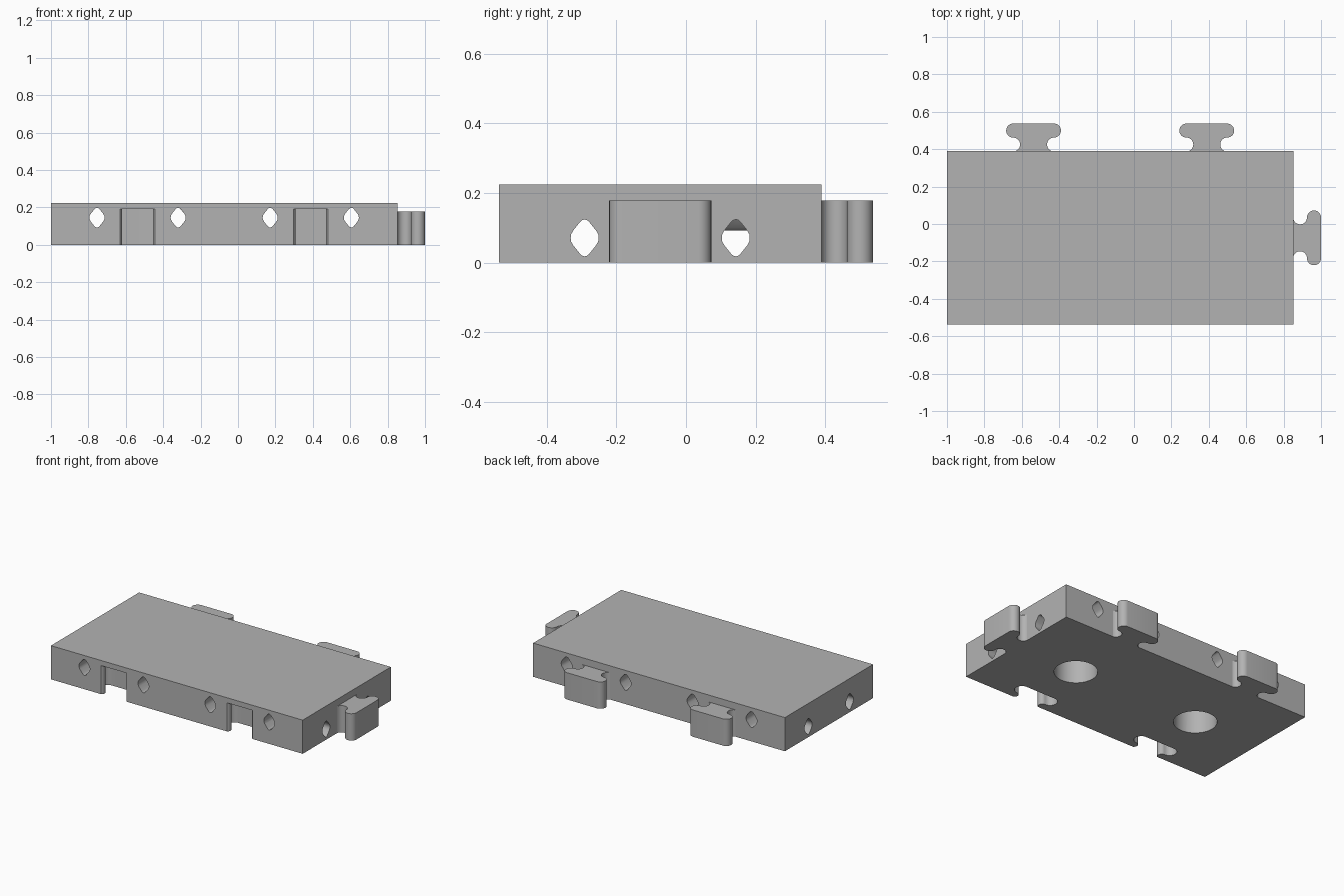
import bpy, bmesh
from math import sin, cos, pi, asin
from mathutils import Matrix

if "Cube" in bpy.data.objects:
    bpy.data.objects.remove(bpy.data.objects["Cube"])

grey = bpy.data.materials.new("plain_grey")
grey.use_nodes = True
grey.diffuse_color = (0.45, 0.45, 0.45, 1)
grey.node_tree.nodes["Principled BSDF"].inputs["Base Color"].default_value = (0.45, 0.45, 0.45, 1)

# Main dimensions
LEFT, RIGHT, FRONT, BACK, HEIGHT = 0.852, -1.0, -0.537, 0.389, 0.224
LENGTH, WIDTH = LEFT - RIGHT, BACK - FRONT
MID_Y = (FRONT + BACK) / 2
QUARTERS = [RIGHT + LENGTH * f for f in (0.25, 0.75)]


def prism(name, outline, depth, matrix):
    """Extrude a flat outline along its local z, then place it."""
    bm = bmesh.new()
    face = bm.faces.new([bm.verts.new((u, v, 0)) for u, v in outline])
    new = bmesh.ops.extrude_face_region(bm, geom=[face])["geom"]
    bmesh.ops.translate(bm, vec=(0, 0, depth),
                        verts=[g for g in new if isinstance(g, bmesh.types.BMVert)])
    bmesh.ops.transform(bm, matrix=matrix, verts=bm.verts)
    bmesh.ops.recalc_face_normals(bm, faces=bm.faces)
    mesh = bpy.data.meshes.new(name)
    bm.to_mesh(mesh)
    bm.free()
    mesh.materials.append(grey)
    obj = bpy.data.objects.new(name, mesh)
    bpy.context.collection.objects.link(obj)
    return obj


def arc(cu, cv, ru, rv, start, end, steps=14):
    angles = [start + (end - start) * i / steps for i in range(steps + 1)]
    return [(cu + ru * cos(a), cv + rv * sin(a)) for a in angles]


def connector(neck_r, neck_v, head_r, centre=0.109):
    """T-shaped outline: hollow neck, round-ended head."""
    side = arc(centre, neck_v, -neck_r, neck_r, -asin(neck_v / neck_r), pi / 2)
    side += arc(centre, neck_v + neck_r + head_r, head_r, head_r, -pi / 2, pi / 2)[1:]
    return side + [(-u, v) for u, v in reversed(side)]


def smooth(obj):
    bpy.ops.object.select_all(action='DESELECT')
    obj.select_set(True)
    bpy.context.view_layer.objects.active = obj
    bpy.ops.object.shade_smooth_by_angle(angle=0.6)


# Plate
plate = prism("plate", [(RIGHT, FRONT), (LEFT, FRONT), (LEFT, BACK), (RIGHT, BACK)],
              HEIGHT, Matrix())
cutters = []

# Sockets in the front edge and round recesses underneath
socket = connector(0.027, 0.022, 0.045)
socket = [(socket[0][0], -0.05)] + socket + [(socket[-1][0], -0.05)]
for x in QUARTERS:
    cutters.append(prism("socket_cutter", socket, 0.24,
                         Matrix.Translation((x, FRONT, -0.05))))
    cutters.append(prism("recess_cutter", arc(0, 0, 0.13, 0.13, 0, 2 * pi, 48)[:-1], 0.22,
                         Matrix.Translation((x, MID_Y, -0.05))))

# Rounded diamond channels through the plate, both ways
quarter = [(0.04, 0), (0.039, 0.01), (0.033, 0.021), (0.013, 0.046), (0.007, 0.051), (0, 0.053)]
half = quarter + [(-u, v) for u, v in reversed(quarter[:-1])]
diamond = half + [(u, -v) for u, v in reversed(half[1:-1])]
along_y = Matrix.Rotation(-pi / 2, 4, 'X')
along_x = Matrix.Rotation(pi / 2, 4, 'Z') @ along_y
OFFSET = 0.217
for side in (-OFFSET, OFFSET):
    for x in QUARTERS:
        cutters.append(prism("channel_cutter", diamond, 1.2,
                             Matrix.Translation((x + side, FRONT - 0.1, 0.145)) @ along_y))
    cutters.append(prism("channel_cutter", diamond, 2.2,
                         Matrix.Translation((LEFT + 0.1, MID_Y + side, 0.071)) @ along_x))

# Cut the plate, then drop the cutters
bpy.context.view_layer.objects.active = plate
for cutter in cutters:
    cutter.hide_render = True
    mod = plate.modifiers.new("cut", 'BOOLEAN')
    mod.operation, mod.solver, mod.object = 'DIFFERENCE', 'EXACT', cutter
    bpy.ops.object.modifier_apply(modifier=mod.name)
    bpy.data.objects.remove(cutter)
smooth(plate)

# Connector tabs: two on the back edge, one on the left edge
tab = connector(0.037, 0.036, 0.0375)
for name, x in zip(("back_tab_right", "back_tab_left"), QUARTERS):
    smooth(prism(name, tab, 0.178, Matrix.Translation((x, BACK, 0))))
smooth(prism("side_tab", tab, 0.178,
             Matrix.Translation((LEFT, MID_Y, 0)) @ Matrix.Rotation(-pi / 2, 4, 'Z')))
